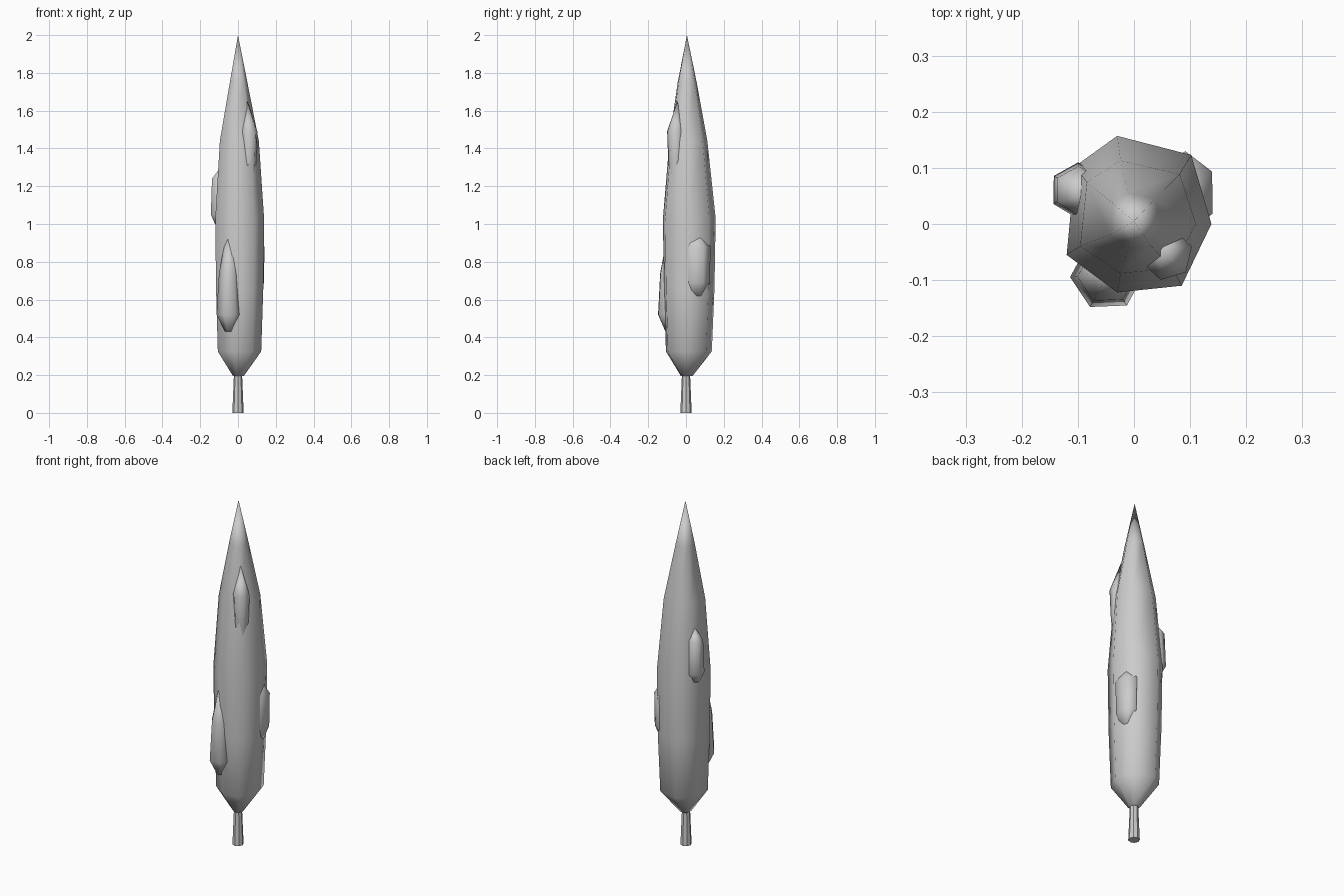
import bpy, bmesh, math

if "Cube" in bpy.data.objects:
    bpy.data.objects.remove(bpy.data.objects["Cube"])


def loft(name, rings, tip=None, angle=80):
    """Skin a stack of equal-count rings, close the bottom, end in a tip or cap."""
    bm = bmesh.new()
    loops = [[bm.verts.new(p) for p in ring] for ring in rings]
    n = len(loops[0])
    for a, b in zip(loops, loops[1:]):
        for i in range(n):
            j = (i + 1) % n
            bm.faces.new((a[i], a[j], b[j], b[i]))
    bm.faces.new(loops[0][::-1])
    if tip:
        t = bm.verts.new(tip)
        for i in range(n):
            bm.faces.new((loops[-1][i], loops[-1][(i + 1) % n], t))
    else:
        bm.faces.new(loops[-1])
    bmesh.ops.recalc_face_normals(bm, faces=bm.faces)
    me = bpy.data.meshes.new(name)
    bm.to_mesh(me)
    bm.free()
    ob = bpy.data.objects.new(name, me)
    bpy.context.collection.objects.link(ob)
    bpy.context.view_layer.objects.active = ob
    ob.select_set(True)
    bpy.ops.object.shade_smooth_by_angle(angle=math.radians(angle))
    ob.select_set(False)
    return ob


def circle(cx, cy, z, rx, ry, n, turn=0.0):
    return [(cx + rx * math.cos(turn + math.tau * i / n),
             cy + ry * math.sin(turn + math.tau * i / n), z) for i in range(n)]


# Trunk
loft("trunk", [circle(0, 0, 0, .03, .03, 8), circle(0, 0, .22, .021, .021, 8)], angle=40)

# Foliage body: irregular seven-sided outline, scaled up the height
outline = [(.138, 0), (.102, .123), (-.03, .157), (-.105, .103),
           (-.12, -.055), (-.03, -.122), (.085, -.11)]
levels = [(.195, .22, .22), (.325, .89, .87), (.66, .97, .96),
          (1.03, 1.0, 1.0), (1.44, .80, .72), (1.75, .36, .36)]
loft("foliage_body",
     [[(x * sx, y * sy, z) for x, y in outline] for z, sx, sy in levels],
     tip=(0, .005, 2.0))

# Leaf clumps bulging out of the body: centre, radii, (height, scale) stations, tip height
clumps = [
    ("clump_left", -.100, .060, .050, .050,
     [(1.00, .5), (1.05, 1.0), (1.24, .86)], 1.31),
    ("clump_front", -.048, -.092, .066, .063,
     [(.43, .3), (.52, 1.0), (.74, .80)], 1.05),
    ("clump_upper", .058, -.054, .047, .047,
     [(1.24, .7), (1.34, .88), (1.49, 1.0)], 1.65),
    ("clump_right", .092, .055, .055, .075,
     [(.62, .5), (.69, .95), (.88, 1.0)], 1.0),
]
for name, x, y, rx, ry, stations, top in clumps:
    loft(name, [circle(x, y, z, rx * s, ry * s, 6, math.atan2(y, x)) for z, s in stations],
         tip=(x * .85, y * .85, top))
